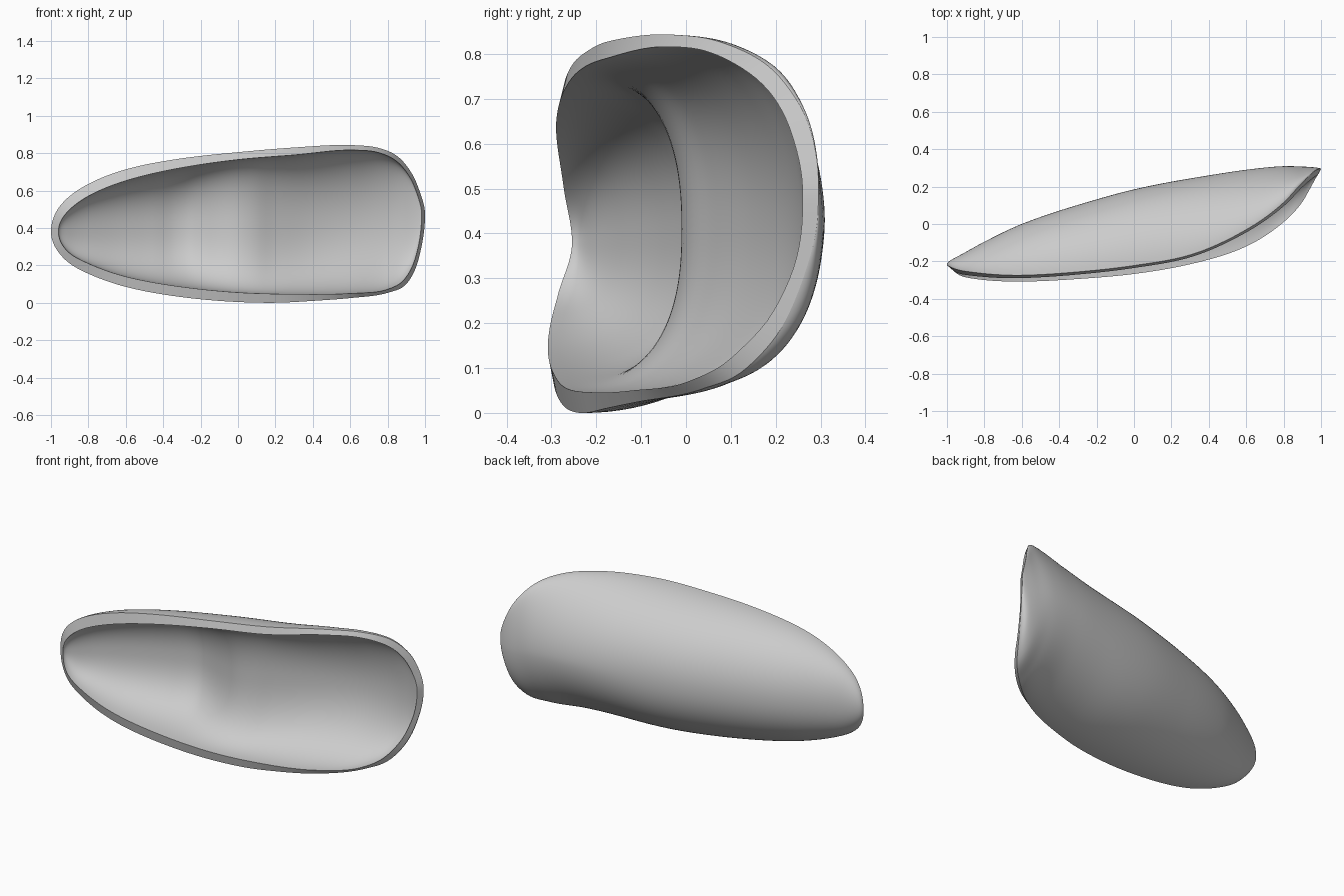
import bpy, bmesh, math

if "Cube" in bpy.data.objects:
    bpy.data.objects.remove(bpy.data.objects["Cube"])

# Station profiles along x: lists of (x, value)
OUTER = dict(
    top=[(-1, .38), (-.97, .49), (-.9, .57), (-.8, .635), (-.6, .713), (-.3, .772), (0, .805),
         (.3, .83), (.6, .843), (.75, .828), (.85, .785), (.93, .69), (.98, .57), (1, .47)],
    bottom=[(-1, .38), (-.97, .285), (-.9, .21), (-.8, .155), (-.6, .085), (-.3, .03), (0, .004),
            (.2, 0), (.4, .01), (.6, .025), (.8, .053), (.9, .1), (.95, .185), (.985, .32), (1, .47)],
    rim_top=[(-1, -.22), (-.9, -.253), (-.6, -.274), (-.3, -.256), (0, -.222), (.3, -.165),
             (.6, -.03), (.8, .115), (.88, .2), (.95, .27), (1, .295)],
    rim_bottom=[(-1, -.22), (-.9, -.267), (-.6, -.296), (-.3, -.283), (0, -.255), (.3, -.203),
                (.6, -.105), (.8, .035), (.9, .135), (.95, .21), (.985, .268), (1, .295)],
    back=[(-1, -.22), (-.9, -.15), (-.8, -.095), (-.6, 0), (-.3, .102), (0, .185), (.4, .26),
          (.6, .29), (.8, .309), (.9, .307), (1, .295)])

INNER = dict(
    top=[(-.96, .38), (-.945, .44), (-.9, .498), (-.8, .57), (-.6, .652), (-.3, .722), (0, .765),
         (.3, .79), (.6, .816), (.75, .803), (.85, .755), (.92, .67), (.965, .56), (.982, .47)],
    bottom=[(-.96, .38), (-.945, .32), (-.9, .265), (-.8, .21), (-.6, .14), (-.3, .085), (0, .055),
            (.3, .046), (.6, .05), (.8, .072), (.88, .115), (.93, .19), (.968, .32), (.982, .47)],
    rim_top=[(-.96, -.254), (-.9, -.272), (-.6, -.289), (-.3, -.27), (0, -.235), (.3, -.178),
             (.6, -.045), (.8, .095), (.9, .197), (.955, .245), (.982, .26)],
    rim_bottom=[(-.96, -.254), (-.9, -.285), (-.6, -.308), (-.3, -.294), (0, -.267), (.3, -.215),
                (.6, -.12), (.8, .01), (.9, .118), (.94, .187), (.97, .242), (.982, .26)],
    # cavity floor with the raised cross step near the middle
    back=[(-.96, -.254), (-.9, -.2), (-.8, -.145), (-.6, -.05), (-.45, .01), (-.32, .055),
          (-.26, .058), (-.19, .036), (-.1, .004), (0, -.01), (.08, .004), (.2, .058), (.4, .145),
          (.6, .212), (.8, .256), (.9, .265), (.982, .26)])

COLS, ROWS = 112, 56


def smooth_curve(points, flat_ends):
    """Cubic interpolation in the angle parameter, so blunt ends stay round."""
    lo, hi = points[0][0], points[-1][0]
    u = [math.acos(max(-1, min(1, 1 - 2 * (x - lo) / (hi - lo)))) for x, _ in points]
    v = [p[1] for p in points]
    n = len(u)
    slope = [(v[i + 1] - v[i]) / (u[i + 1] - u[i]) for i in range(n - 1)]
    m = [0 if flat_ends else slope[0]]
    for i in range(1, n - 1):
        a, b = u[i] - u[i - 1], u[i + 1] - u[i]
        m.append((slope[i - 1] * b + slope[i] * a) / (a + b))
    m.append(0 if flat_ends else slope[-1])

    def f(q):
        i = 0
        while i < n - 2 and q > u[i + 1]:
            i += 1
        h = u[i + 1] - u[i]
        t = (q - u[i]) / h
        return ((2 * t**3 - 3 * t**2 + 1) * v[i] + (t**3 - 2 * t**2 + t) * h * m[i]
                + (3 * t**2 - 2 * t**3) * v[i + 1] + (t**3 - t**2) * h * m[i + 1])
    return f


def add_sheet(bm, data, power_left, power_right):
    """Lofted U sections from the bottom rim round the back to the top rim."""
    curves = {k: smooth_curve(p, k.startswith("rim")) for k, p in data.items()}
    lo, hi = data["top"][0][0], data["top"][-1][0]
    grid = []
    for j in range(COLS + 1):
        q = math.pi * j / COLS
        x = lo + (hi - lo) * (1 - math.cos(q)) / 2
        c = {k: f(q) for k, f in curves.items()}
        blend = max(0, min(1, x / .7))
        blend = blend * blend * (3 - 2 * blend)
        power = power_left + (power_right - power_left) * blend
        col = []
        for i in range(ROWS + 1):
            phi = math.pi * (i / ROWS - .5)
            s = math.copysign(abs(math.sin(phi)) ** (2 / power), phi)
            d = max(0, math.cos(phi)) ** (2 / power) if 0 < i < ROWS else 0
            w = (s + 1) / 2
            z = c["bottom"] + (c["top"] - c["bottom"]) * w
            rim = c["rim_bottom"] + (c["rim_top"] - c["rim_bottom"]) * w
            col.append(bm.verts.new((x, rim + (c["back"] - rim) * d, z)))
        grid.append(col)
    for a, b in zip(grid, grid[1:]):
        for i in range(ROWS):
            bm.faces.new((a[i], b[i], b[i + 1], a[i + 1]))
    return grid


# Hollow shell: outer skin, cavity, and bevelled rim joining them
bm = bmesh.new()
outer = add_sheet(bm, OUTER, 2.06, 1.82)
inner = add_sheet(bm, INNER, 2.4, 2.08)
rim_faces = []
for j in range(COLS):
    for i in (0, ROWS):
        rim_faces.append(bm.faces.new((outer[j][i], outer[j + 1][i], inner[j + 1][i], inner[j][i])))
bmesh.ops.remove_doubles(bm, verts=bm.verts, dist=1e-5)
bmesh.ops.recalc_face_normals(bm, faces=bm.faces)
# Keep both rim borders crisp
for f in rim_faces:
    if f.is_valid:
        for e in f.edges:
            if any(g not in rim_faces for g in e.link_faces):
                e.smooth = False
mesh = bpy.data.meshes.new("shell_housing")
bm.to_mesh(mesh)
bm.free()
shell = bpy.data.objects.new("shell_housing", mesh)
bpy.context.collection.objects.link(shell)
bpy.context.view_layer.objects.active = shell
shell.select_set(True)
bpy.ops.object.shade_smooth_by_angle(angle=math.radians(35), keep_sharp_edges=True)
